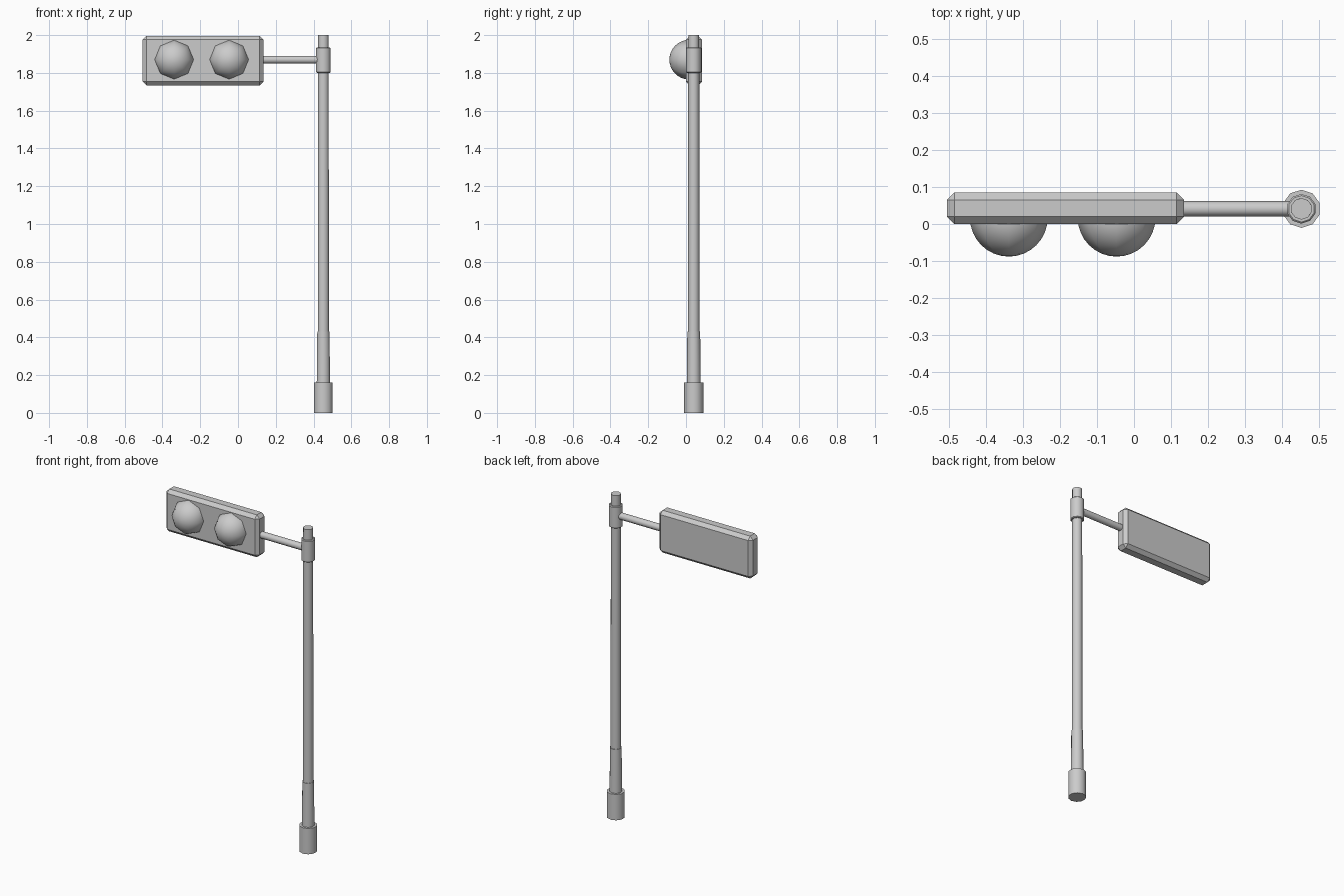
import bpy, math
from mathutils import Matrix

cube = bpy.data.objects.get("Cube")
if cube:
    bpy.data.objects.remove(cube, do_unlink=True)

POLE_X, POLE_Y, SIGN_Z = 0.452, 0.041, 1.87

grey = bpy.data.materials.new("plain_grey")
grey.use_nodes = True
grey.diffuse_color = (0.6, 0.6, 0.6, 1)
grey.node_tree.nodes["Principled BSDF"].inputs["Base Color"].default_value = (0.6, 0.6, 0.6, 1)


def finish(name, angle):
    ob = bpy.context.object
    ob.name = name
    ob.data.materials.append(grey)
    bpy.ops.object.transform_apply(location=False, rotation=True, scale=True)
    if angle:
        bpy.ops.object.shade_smooth_by_angle(angle=math.radians(angle))
    return ob


def pole_part(name, z0, z1, r0, r1):
    """Ten-sided tapered section standing on the pole axis."""
    bpy.ops.mesh.primitive_cone_add(vertices=10, radius1=r0, radius2=r1, depth=z1 - z0,
                                    location=(POLE_X, POLE_Y, (z0 + z1) / 2))
    return finish(name, 40)


def chamfer(ob, width):
    mod = ob.modifiers.new("chamfer", 'BEVEL')
    mod.width = width
    mod.segments = 1
    mod.limit_method = 'ANGLE'
    mod.angle_limit = math.radians(50)


# Pole
pole_part("pole_base", 0, 0.16, 0.0515, 0.0515)
pole_part("pole_sleeve", 0.16, 0.43, 0.037, 0.034)
pole_part("pole_shaft", 0.43, 2.0, 0.031, 0.029)
collar = pole_part("pole_collar", 1.8, 1.935, 0.04, 0.04)
chamfer(collar, 0.004)

# Arm from the collar to the sign box
bpy.ops.mesh.primitive_cylinder_add(vertices=10, radius=0.021, depth=0.33,
                                    location=(0.285, POLE_Y, SIGN_Z),
                                    rotation=(0, math.pi / 2, 0))
finish("arm", 40)

# Sign box with chamfered edges
bpy.ops.mesh.primitive_cube_add(size=1, location=(-0.185, 0.0425, 1.865))
bpy.context.object.scale = (0.64, 0.085, 0.262)
chamfer(finish("sign_box", 0), 0.02)

# Domed lamps, facing the front
for name, x in (("right_lamp", -0.338), ("left_lamp", -0.047)):
    bpy.ops.mesh.primitive_uv_sphere_add(segments=8, ring_count=16, radius=0.105,
                                         location=(x, 0.017, SIGN_Z),
                                         rotation=(math.pi / 2, 0, 0))
    lamp = finish(name, 60)
    # Flatten the rear half so that it stays inside the box
    for v in lamp.data.vertices:
        v.co.y = min(v.co.y, 0.03)
